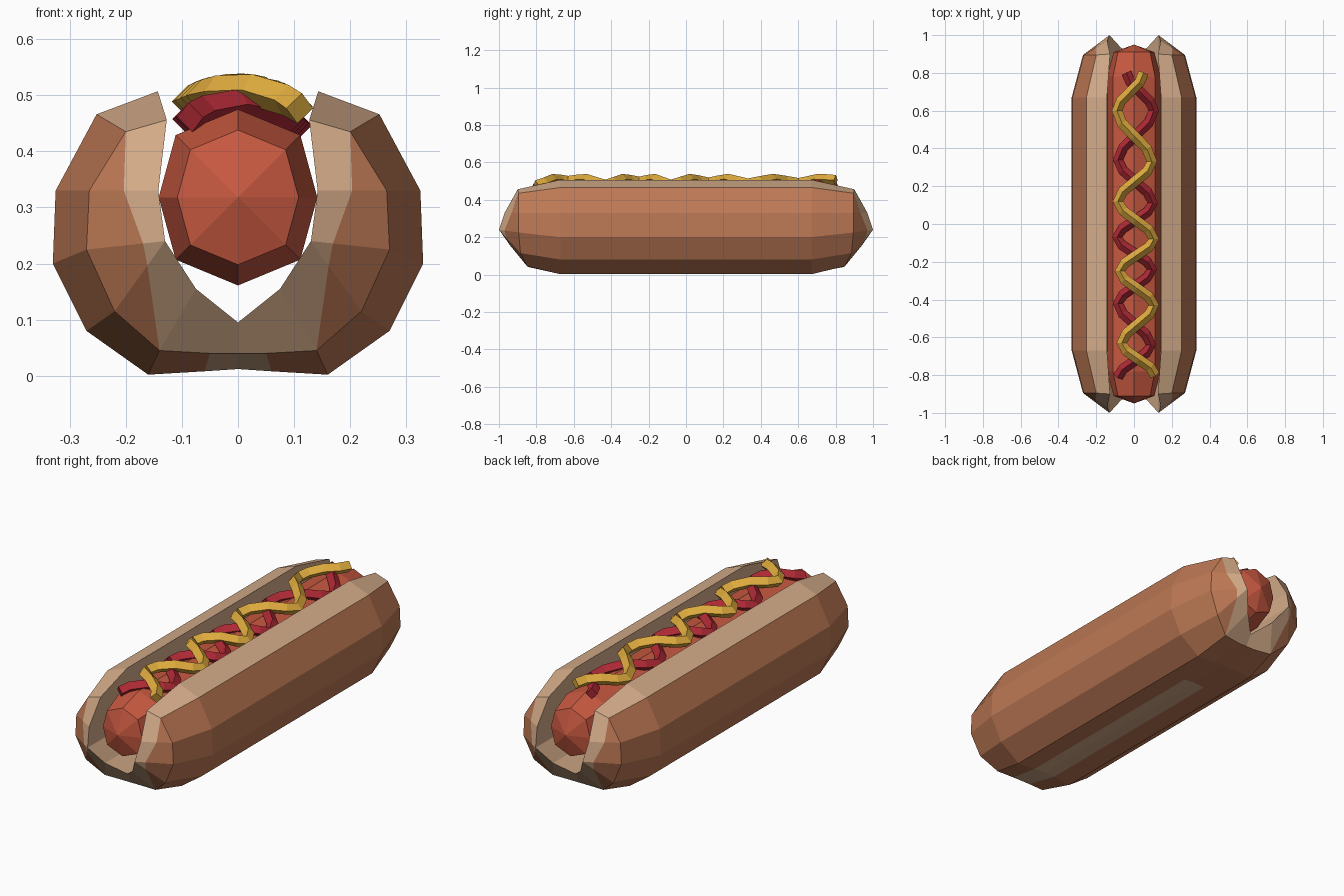
import bpy, bmesh, math
from mathutils import Vector

if "Cube" in bpy.data.objects:
    bpy.data.objects.remove(bpy.data.objects["Cube"])


def mat(name, rgb):
    m = bpy.data.materials.new(name)
    m.diffuse_color = (*rgb, 1)
    m.use_nodes = True
    m.node_tree.nodes["Principled BSDF"].inputs["Base Color"].default_value = m.diffuse_color
    return m


CRUST = mat("crust brown", (0.51, 0.19, 0.09))
CRUMB = mat("crumb tan", (0.66, 0.41, 0.25))
SAUSAGE = mat("sausage red", (0.58, 0.10, 0.052))
KETCHUP = mat("ketchup red", (0.42, 0.022, 0.035))
MUSTARD = mat("mustard yellow", (0.74, 0.41, 0.048))


def add_object(name, bm, mats):
    bmesh.ops.recalc_face_normals(bm, faces=bm.faces)
    me = bpy.data.meshes.new(name)
    bm.to_mesh(me)
    bm.free()
    for m in mats:
        me.materials.append(m)
    ob = bpy.data.objects.new(name, me)
    bpy.context.collection.objects.link(ob)
    return ob


# Bun: half of a U-shaped section (outside from bottom centre to lip, then inside)
SECTION = [(0, .012), (.06, .008), (.16, .002), (.27, .08), (.33, .20), (.325, .33),
           (.252, .466), (.143, .507), (.142, .33), (.13, .24), (.075, .155), (0, .095)]
# Rounded end of the same section, with its own y for every point
END = [(0, .84, .04), (.05, .84, .04), (.14, .85, .045), (.22, .885, .115),
       (.27, .895, .225), (.265, .895, .33), (.20, .895, .435), (.127, .90, .456),
       (.142, .97, .33), (.13, 1.0, .24), (.075, .94, .155), (0, .87, .095)]

bm = bmesh.new()
rows = [[bm.verts.new((x, -y, z)) for x, y, z in END]]
for y in (-.67, .45, .67):
    rows.append([bm.verts.new((x, y, z)) for x, z in SECTION])
rows.append([bm.verts.new(p) for p in END])


def face(verts, index):
    bm.faces.new(verts).material_index = index


for r in range(4):
    a, b = rows[r], rows[r + 1]
    for i in range(11):
        bare = i >= 6 or (i == 0 and r < 2)      # cut surface and pale strip below
        face((a[i], a[i + 1], b[i + 1], b[i]), int(bare))

# End caps: crumb colour inside, crust outside
for v in (rows[0], rows[-1]):
    m2, m3, m4 = [bm.verts.new(v[i].co.lerp(v[o].co, t))
                  for i, o, t in ((9, 3, .35), (9, 4, .28), (8, 5, .5))]
    for f in ((v[0], v[1], v[2], v[10], v[11]), (v[2], m2, v[9], v[10]),
              (m2, m3, v[9]), (m3, m4, v[8], v[9]), (m4, v[6], v[7], v[8])):
        face(f, 1)
    for f in ((v[2], v[3], m2), (v[3], v[4], m3, m2),
              (v[4], v[5], m4, m3), (v[5], v[6], m4)):
        face(f, 0)
bmesh.ops.mirror(bm, geom=bm.verts[:] + bm.edges[:] + bm.faces[:],
                 axis='X', merge_dist=.0005)
bmesh.ops.remove_doubles(bm, verts=bm.verts, dist=.0005)
add_object("bun", bm, [CRUST, CRUMB])

# Sausage: eight-sided lathe along y
bm = bmesh.new()
rings = []
for y, r in ((-.91, .12), (-.78, .157), (.78, .157), (.91, .12)):
    rings.append([bm.verts.new((.9 * r * math.sin(k * math.pi / 4) if k % 4 == 2
                                else r * math.sin(k * math.pi / 4), y,
                                .318 + r * math.cos(k * math.pi / 4))) for k in range(8)])
for a, b in zip(rings, rings[1:]):
    for k in range(8):
        bm.faces.new((a[k], a[(k + 1) % 8], b[(k + 1) % 8], b[k]))
for ring, y in ((rings[0], -.95), (rings[-1], .95)):
    tip = bm.verts.new((0, y, .318))
    for k in range(8):
        bm.faces.new((ring[k], ring[(k + 1) % 8], tip))
add_object("sausage", bm, [SAUSAGE])


# Sauces: diamond-section wavy ropes draped over the sausage
def sauce(name, turns, radius, size, material, steps=4):
    path = []
    for (x0, y0), (x1, y1) in zip(turns, turns[1:]):
        for s in range(steps):
            t = s / steps
            x = x0 + (x1 - x0) * (.5 - .5 * math.cos(math.pi * t))
            path.append((x, y0 + (y1 - y0) * t))
    path.append(turns[-1])
    pts = [Vector((x, y, .318 + math.sqrt(radius ** 2 - x * x))) for x, y in path]
    bm = bmesh.new()
    loops = []
    for i, p in enumerate(pts):
        along = (pts[min(i + 1, len(pts) - 1)] - pts[max(i - 1, 0)]).normalized()
        side = along.cross(Vector((0, 0, 1))).normalized()
        up = side.cross(along)
        loops.append([bm.verts.new(p + d * size) for d in (side, up, -side, -up)])
    for a, b in zip(loops, loops[1:]):
        for k in range(4):
            bm.faces.new((a[k], a[(k + 1) % 4], b[(k + 1) % 4], b[k]))
    bm.faces.new(loops[0])
    bm.faces.new(loops[-1])
    add_object(name, bm, [material])


sauce("ketchup", [(-.04, .80), (.105, .60), (-.085, .34), (.10, .11), (-.09, -.07),
                  (.095, -.24), (-.085, -.42), (.09, -.64), (-.085, -.81)],
      .166, .027, KETCHUP)
sauce("mustard", [(.05, .80), (-.09, .60), (.095, .33), (-.085, .12), (.105, -.08),
                  (-.075, -.25), (.105, -.43), (-.065, -.63), (.11, -.80)],
      .193, .028, MUSTARD)
